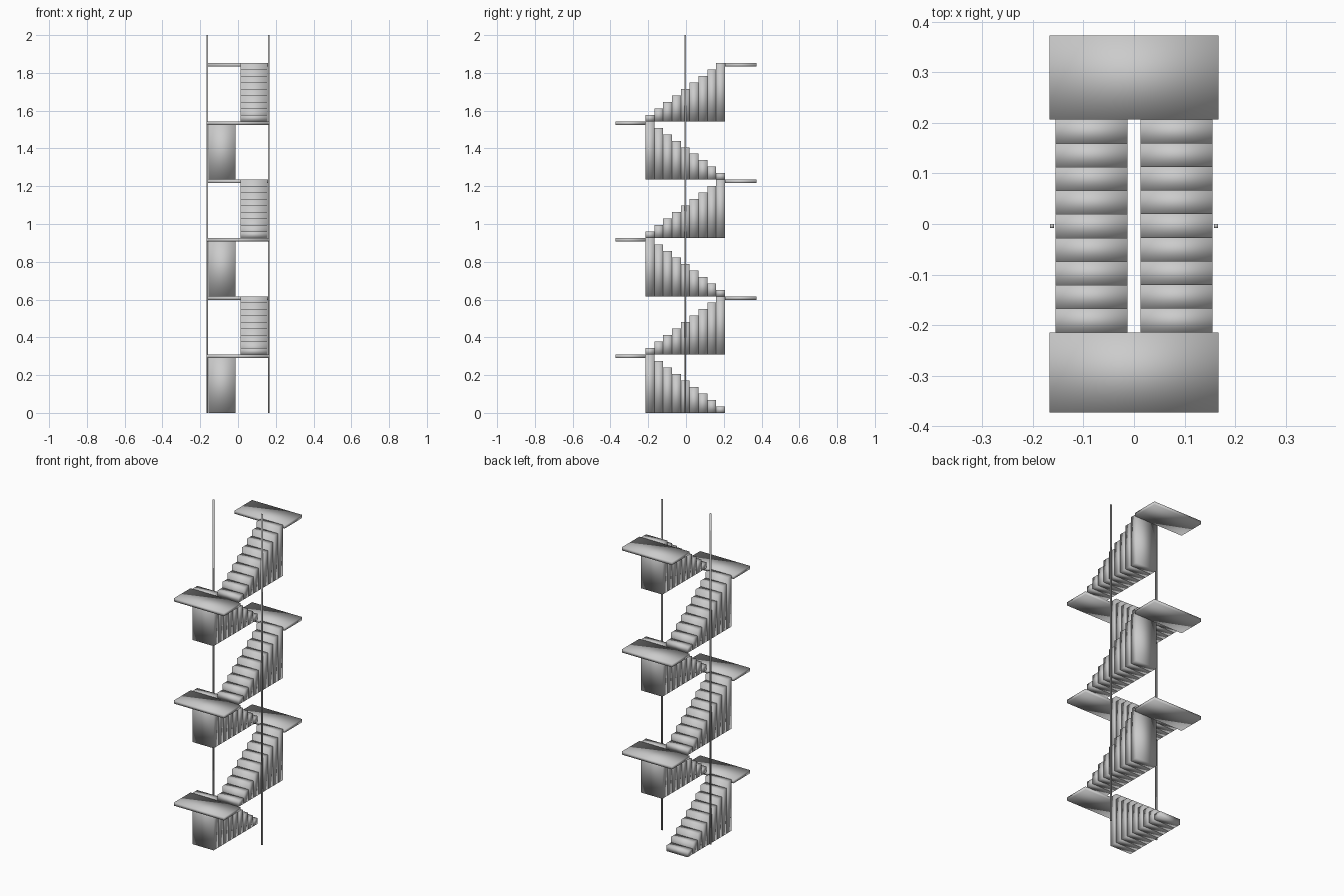
import bpy, bmesh
from mathutils import Matrix, Vector

if "Cube" in bpy.data.objects:
    bpy.data.objects.remove(bpy.data.objects["Cube"])

STEPS, FLIGHTS = 9, 6
FLIGHT_H = 0.3087
RISE = FLIGHT_H / STEPS
Y0, Y1 = -0.2145, 0.2065          # extent of the stair run
TREAD = (Y1 - Y0) / STEPS
X_IN, X_OUT = 0.013, 0.155        # inner and outer side of a flight
LAND_X, LAND_Y, LAND_T = 0.1675, 0.3735, 0.019


def make_boxes(name, boxes):
    """One object from a list of (min corner, max corner) boxes."""
    bm = bmesh.new()
    for lo, hi in boxes:
        lo, hi = Vector(lo), Vector(hi)
        m = Matrix.Translation((lo + hi) / 2) @ Matrix.Diagonal((*(hi - lo), 1))
        bmesh.ops.create_cube(bm, size=1, matrix=m)
    for f in bm.faces:
        f.smooth = True           # original has soft shading across the boxes
    mesh = bpy.data.meshes.new(name)
    bm.to_mesh(mesh)
    bm.free()
    obj = bpy.data.objects.new(name, mesh)
    bpy.context.collection.objects.link(obj)
    return obj


for k in range(FLIGHTS):
    base, top = k * FLIGHT_H, (k + 1) * FLIGHT_H
    to_front = k % 2 == 0
    xa, xb = (-X_OUT, -X_IN) if to_front else (X_IN, X_OUT)

    # Flight: solid steps, each reaching down to the flight's base
    steps = []
    for i in range(STEPS):
        ya = Y1 - (i + 1) * TREAD if to_front else Y0 + i * TREAD
        steps.append(((xa, ya, base), (xb, ya + TREAD, base + (i + 1) * RISE)))
    make_boxes(f"stair_flight_{k + 1}", steps)

    # Landing at the top of the flight
    la, lb = (-LAND_Y, Y0) if to_front else (Y1, LAND_Y)
    make_boxes(f"landing_{k + 1}", [((-LAND_X, la, top - LAND_T), (LAND_X, lb, top))])

# Thin full-height posts on both sides
for side, x in (("left", -0.1625), ("right", 0.1625)):
    make_boxes(f"{side}_post", [((x - 0.004, -0.008, 0), (x + 0.004, 0, 2))])
